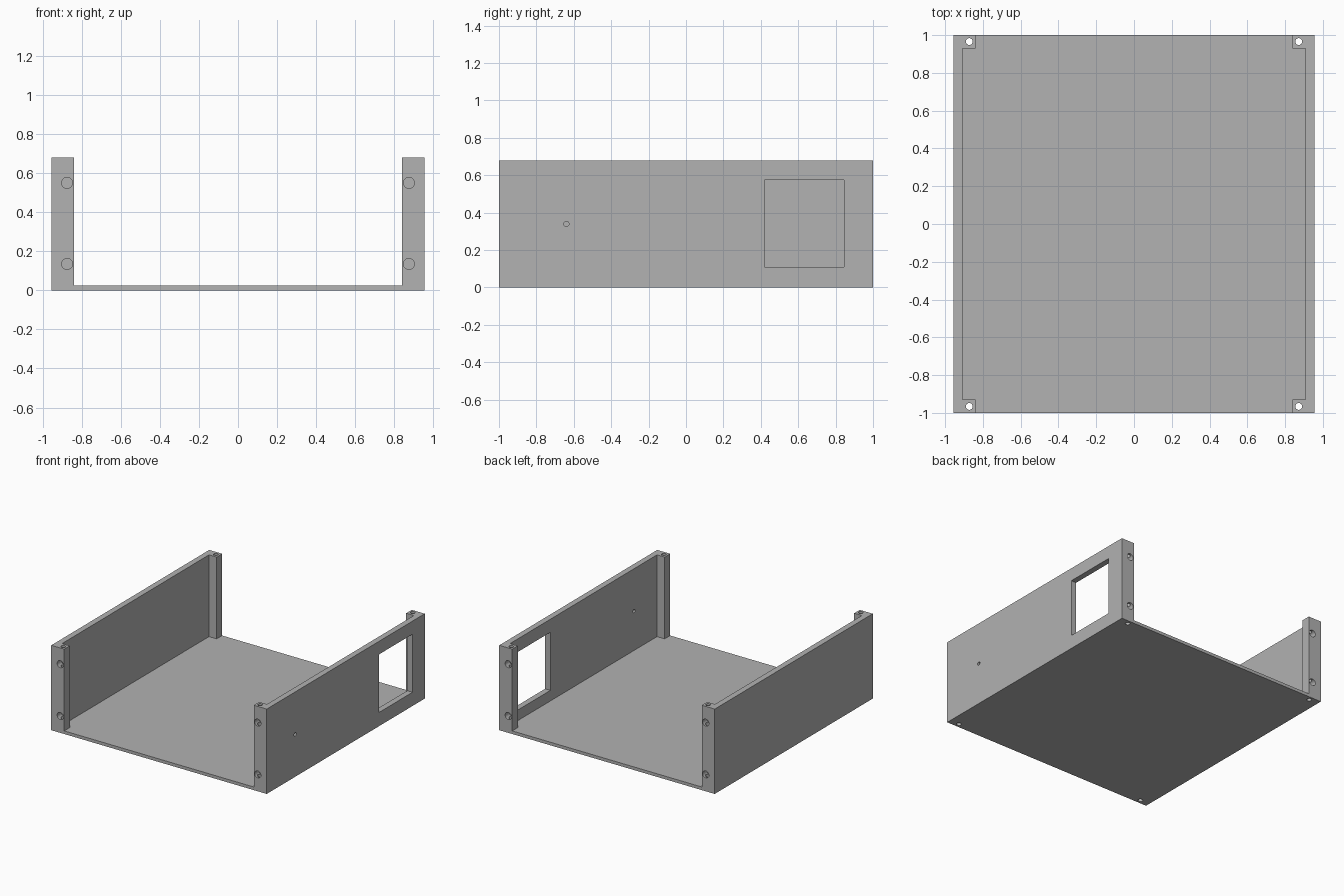
import bpy
import bmesh
from math import pi
from mathutils import Matrix, Vector

cube = bpy.data.objects.get("Cube")
if cube:
    bpy.data.objects.remove(cube, do_unlink=True)

# Overall sizes
W, D, H = 0.955, 1.0, 0.68          # half width, half depth, height
FLOOR = 0.025
WALL_IN, POST_IN, POST_Y = 0.908, 0.84, 0.93

grey = bpy.data.materials.new("grey")
grey.use_nodes = True
colour = (0.445, 0.445, 0.445, 1)
grey.diffuse_color = colour
grey.node_tree.nodes["Principled BSDF"].inputs["Base Color"].default_value = colour


def make_object(name, bm):
    bmesh.ops.recalc_face_normals(bm, faces=bm.faces)
    mesh = bpy.data.meshes.new(name)
    bm.to_mesh(mesh)
    bm.free()
    mesh.materials.append(grey)
    obj = bpy.data.objects.new(name, mesh)
    bpy.context.collection.objects.link(obj)
    return obj


def prism(name, outline, z0, z1):
    bm = bmesh.new()
    face = bm.faces.new([bm.verts.new((x, y, z0)) for x, y in outline])
    top = bmesh.ops.extrude_face_region(bm, geom=[face])["geom"]
    verts = [v for v in top if isinstance(v, bmesh.types.BMVert)]
    bmesh.ops.translate(bm, verts=verts, vec=(0, 0, z1 - z0))
    return make_object(name, bm)


def drill(bm, start, end, radius):
    start, end = Vector(start), Vector(end)
    axis = end - start
    turn = axis.to_track_quat("Z", "Y").to_matrix().to_4x4()
    bmesh.ops.create_cone(bm, cap_ends=True, segments=32, radius1=radius,
                          radius2=radius, depth=axis.length,
                          matrix=Matrix.Translation((start + end) / 2) @ turn)


def combine(target, other, operation):
    mod = target.modifiers.new(operation.lower(), "BOOLEAN")
    mod.operation, mod.solver, mod.object = operation, "EXACT", other
    bpy.context.view_layer.objects.active = target
    bpy.ops.object.modifier_apply(modifier=mod.name)
    bpy.data.objects.remove(other, do_unlink=True)


# Floor plate, joined to a side wall with corner posts on each side
case = prism("open_case", [(-W, -D), (W, -D), (W, D), (-W, D)], 0, FLOOR)
for name, s in (("left_wall", 1), ("right_wall", -1)):
    outline = [(W, -D), (W, D), (POST_IN, D), (POST_IN, POST_Y),
               (WALL_IN, POST_Y), (WALL_IN, -POST_Y),
               (POST_IN, -POST_Y), (POST_IN, -D)]
    combine(case, prism(name, [(s * x, y) for x, y in outline], 0, H), "UNION")

# Square opening in the left wall
combine(case, prism("window_cutter", [(0.88, 0.42), (1.0, 0.42), (1.0, 0.845),
                                      (0.88, 0.845)], 0.11, 0.575), "DIFFERENCE")

# Blind screw holes in the ends of the posts
bm = bmesh.new()
for sx in (-1, 1):
    for sy in (-1, 1):
        for z in (0.135, 0.55):
            drill(bm, (sx * 0.875, sy * 1.05, z), (sx * 0.875, sy * 0.945, z), 0.028)
# Small hole in the left wall
drill(bm, (0.88, -0.64, 0.34), (1.0, -0.64, 0.34), 0.014)
combine(case, make_object("screw_hole_cutter", bm), "DIFFERENCE")

# Vertical holes through every post
bm = bmesh.new()
for sx in (-1, 1):
    for sy in (-1, 1):
        drill(bm, (sx * 0.872, sy * 0.966, -0.1), (sx * 0.872, sy * 0.966, H + 0.1), 0.018)
combine(case, make_object("post_hole_cutter", bm), "DIFFERENCE")

# Smooth bores, sharp corners
case.select_set(True)
bpy.context.view_layer.objects.active = case
bpy.ops.object.shade_smooth_by_angle(angle=pi / 6)
